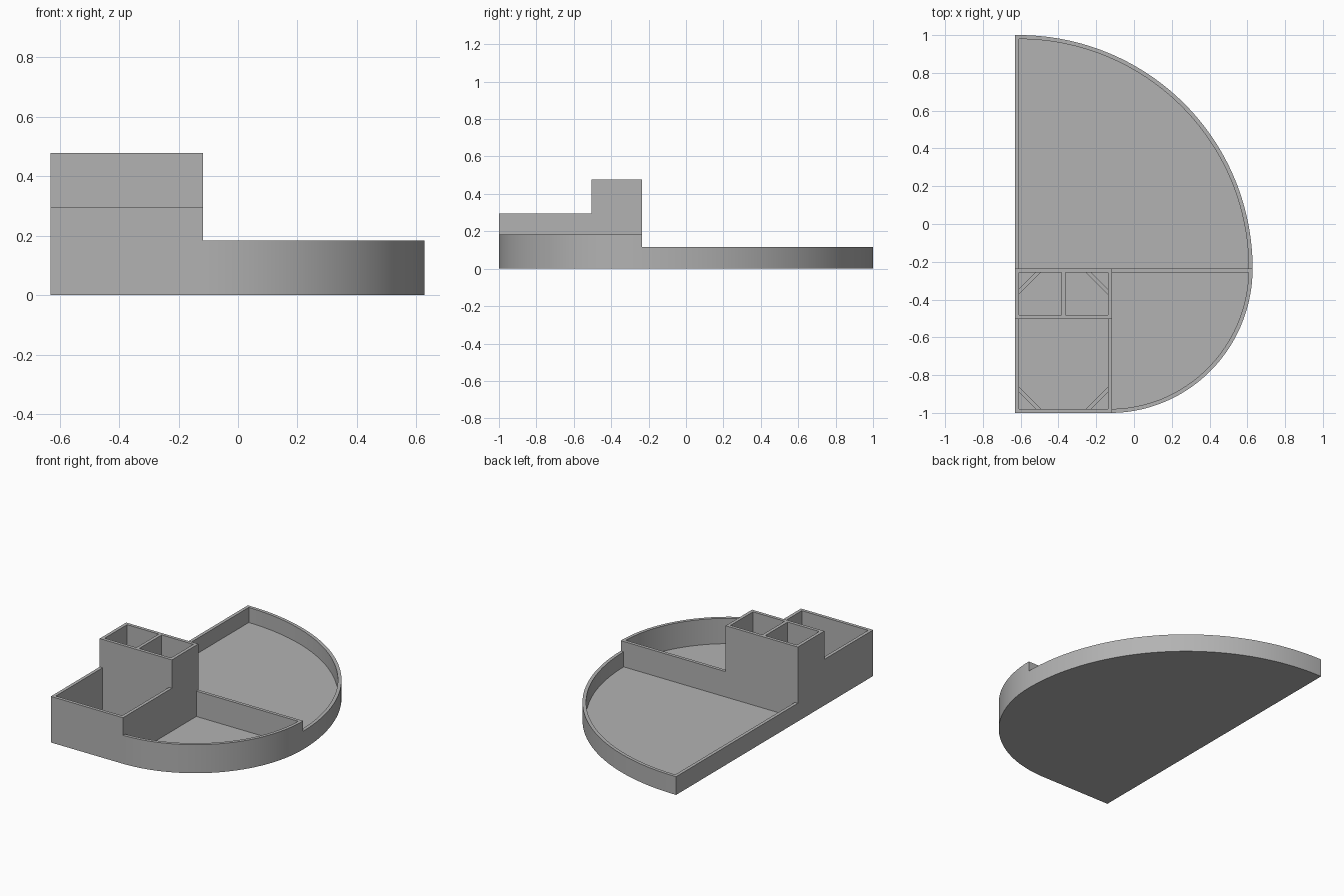
import bpy, bmesh, math

if "Cube" in bpy.data.objects:
    bpy.data.objects.remove(bpy.data.objects["Cube"], do_unlink=True)

grey = bpy.data.materials.new("plain_grey")
grey.use_nodes = True
grey.diffuse_color = (0.45, 0.45, 0.45, 1)
grey.node_tree.nodes["Principled BSDF"].inputs["Base Color"].default_value = grey.diffuse_color

# Main dimensions
WALL, FLOOR = 0.021, 0.02
LEFT, SPLIT, MID, STEP = -0.63, -0.117, -0.235, -0.504
BACK_H, SIDE_H, BOX_H, TALL_H = 0.117, 0.183, 0.296, 0.478
FAR = 2


def prism(name, outline, z0, z1):
    """Extrude a plan outline between two heights."""
    bm = bmesh.new()
    face = bm.faces.new([bm.verts.new((x, y, z0)) for x, y in outline])
    top = bmesh.ops.extrude_face_region(bm, geom=[face])["geom"]
    bmesh.ops.translate(bm, vec=(0, 0, z1 - z0),
                        verts=[v for v in top if isinstance(v, bmesh.types.BMVert)])
    bmesh.ops.recalc_face_normals(bm, faces=bm.faces)
    mesh = bpy.data.meshes.new(name)
    bm.to_mesh(mesh)
    bm.free()
    mesh.materials.append(grey)
    obj = bpy.data.objects.new(name, mesh)
    bpy.context.collection.objects.link(obj)
    return obj


def rect(x0, x1, y0, y1):
    return [(x0, y0), (x1, y0), (x1, y1), (x0, y1)]


def arc(cx, rx, ry, a0, a1, steps=56):
    """Elliptical arc centred on the dividing line, angles in degrees."""
    angles = [math.radians(a0 + (a1 - a0) * i / steps) for i in range(steps + 1)]
    return [(cx + rx * math.cos(a), MID + ry * math.sin(a)) for a in angles]


def front_arc(inset):
    return arc(-0.127, 0.755 - inset, 0.765 - inset, -90, 0)


def back_arc(inset):
    return arc(-0.61, 1.238 - inset, 1.235 - inset, 0, 90)


def carve(body, outline, z0):
    """Cut everything above z0 inside the outline."""
    cutter = prism("cutter", outline, z0, FAR)
    cutter.hide_render = True
    mod = body.modifiers.new("carve", "BOOLEAN")
    mod.operation, mod.solver, mod.object = "DIFFERENCE", "EXACT", cutter
    bpy.context.view_layer.objects.active = body
    bpy.ops.object.modifier_apply(modifier=mod.name)
    bpy.data.objects.remove(cutter, do_unlink=True)


# Full plan block, then stepped down to the four heights
plan = [(LEFT, -1)] + front_arc(0) + back_arc(0)[1:] + [(LEFT, 1)]
body = prism("organizer_body", plan, 0, TALL_H)
carve(body, rect(-FAR, FAR, MID, FAR), BACK_H)
carve(body, rect(SPLIT, FAR, -FAR, MID + 0.1), SIDE_H)
carve(body, rect(-FAR, SPLIT + 0.1, -FAR, STEP), BOX_H)

# Large rear tray pocket
inner_left, inner_right = LEFT + WALL, SPLIT - WALL
rear = [p for p in back_arc(WALL) if p[0] > inner_left + 0.005]
carve(body, [(inner_left, MID)] + rear + [(inner_left, 1 - WALL)], FLOOR)

# Curved front tray pocket
divider = MID - WALL
curve = [p for p in front_arc(WALL) if p[0] > SPLIT + 0.005 and p[1] < divider - 0.005]
carve(body, [(SPLIT, divider), (SPLIT, -1 + WALL)] + curve
      + [(0.628 - WALL, divider)], FLOOR)

# Front box pocket and the two tall compartments
carve(body, rect(inner_left, inner_right, -1 + WALL, STEP), FLOOR)
middle = (inner_left + inner_right) / 2
for x0, x1 in ((inner_left, middle - WALL / 2), (middle + WALL / 2, inner_right)):
    carve(body, rect(x0, x1, STEP + WALL, divider), FLOOR)

# Low diagonal ribs across the outer corners
OUTER, INNER, RIB_H = 0.117, 0.088, 0.12
for side, cx, sx in (("right", inner_left, 1), ("left", inner_right, -1)):
    for end, cy, sy in (("front", -1 + WALL, 1), ("back", divider, -1)):
        corners = [(OUTER, 0), (0, OUTER), (0, INNER), (INNER, 0)]
        prism(f"{end}_{side}_corner_rib",
              [(cx + sx * u, cy + sy * v) for u, v in corners], FLOOR, RIB_H)

# Smooth the curved walls, keep the corners crisp
bpy.ops.object.select_all(action="DESELECT")
body.select_set(True)
bpy.context.view_layer.objects.active = body
bpy.ops.object.shade_smooth_by_angle(angle=math.radians(30))
